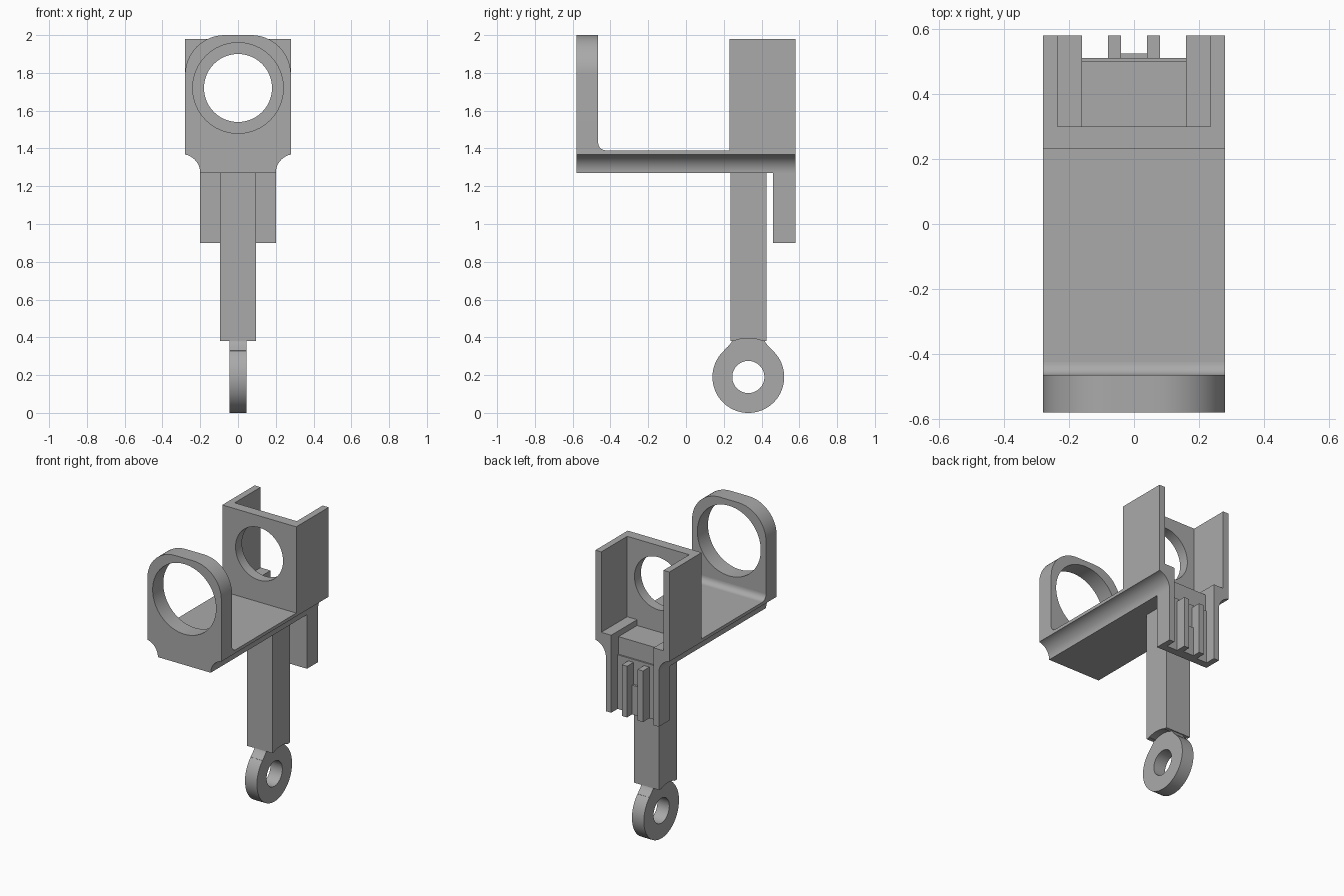
import bpy
import bmesh
from math import cos, sin, radians
from mathutils import Vector

cube = bpy.data.objects.get("Cube")
if cube:
    bpy.data.objects.remove(cube, do_unlink=True)

grey = bpy.data.materials.new("plain grey")
grey.use_nodes = True
colour = (0.4, 0.4, 0.4, 1)
grey.diffuse_color = colour
grey.node_tree.nodes["Principled BSDF"].inputs["Base Color"].default_value = colour


def arc(cx, cy, r, start, end, steps=16):
    angles = [radians(start + (end - start) * i / steps) for i in range(steps + 1)]
    return [(cx + r * cos(a), cy + r * sin(a)) for a in angles]


def mirrored(points):
    """Close a right-hand half profile with its mirror image."""
    return points + [(-x, z) for x, z in reversed(points)]


def prism(name, profile, axis, low, high):
    """Extrude a profile along x (profile is y, z) or along y (profile is x, z)."""
    def place(p, d):
        return Vector((d, p[0], p[1])) if axis == "x" else Vector((p[0], d, p[1]))
    bm = bmesh.new()
    face = bm.faces.new([bm.verts.new(place(p, low)) for p in profile])
    new = bmesh.ops.extrude_face_region(bm, geom=[face])["geom"]
    step = place((0, 0), high - low)
    bmesh.ops.translate(bm, verts=[v for v in new if isinstance(v, bmesh.types.BMVert)], vec=step)
    bmesh.ops.recalc_face_normals(bm, faces=bm.faces)
    mesh = bpy.data.meshes.new(name)
    bm.to_mesh(mesh)
    bm.free()
    mesh.materials.append(grey)
    obj = bpy.data.objects.new(name, mesh)
    bpy.context.collection.objects.link(obj)
    return obj


def box(name, x0, x1, y0, y1, z0, z1):
    return prism(name, [(x0, z0), (x1, z0), (x1, z1), (x0, z1)], "y", y0, y1)


def cut_hole(obj, axis, centre, radius, low, high):
    cutter = prism("hole_cutter", arc(*centre, radius, 0, 360, 64)[:-1], axis, low, high)
    cutter.hide_render = True
    mod = obj.modifiers.new("hole", "BOOLEAN")
    mod.operation, mod.solver, mod.object = "DIFFERENCE", "EXACT", cutter
    bpy.context.view_layer.objects.active = obj
    bpy.ops.object.modifier_apply(modifier=mod.name)
    bpy.data.objects.remove(cutter, do_unlink=True)


parts = []
W, BACK, FRONT = 0.28, 0.58, -0.58
UNDER, FLOOR, LEDGE, TOP = 1.27, 1.39, 1.43, 1.98
EYE = (0, 1.72)

# Platform with coved lower edges
cove = [p for p in arc(0.3, UNDER, 0.1, 180, 101.5)]
parts.append(prism("platform", mirrored(cove + [(W, FLOOR)]), "y", FRONT, 0.5))

# Front plate with rounded shoulders and a large round opening
plate = prism("front_ring_plate",
              mirrored(cove + arc(W - 0.21, 1.79, 0.21, 0, 90)), "y", FRONT, -0.465)
cut_hole(plate, "y", EYE, 0.24, FRONT - 0.1, -0.4)
parts.append(plate)
parts.append(prism("front_fillet", [(-0.465, FLOOR)] + arc(-0.425, FLOOR + 0.04, 0.04, 270, 180, 8),
                   "x", -W, W))

# Rear channel: pierced wall, side walls, ledges and coved side rails
wall = box("rear_wall", -W, W, 0.23, 0.3, FLOOR - 0.01, TOP)
cut_hole(wall, "y", EYE, 0.18, 0.1, 0.4)
parts.append(wall)
for s, side in ((1, "left"), (-1, "right")):
    def strip(name, a, b, y0, y1, z0, z1):
        parts.append(box(f"{side}_{name}", min(s * a, s * b), max(s * a, s * b), y0, y1, z0, z1))
    strip("side_wall", 0.235, W, 0.3, BACK, FLOOR - 0.01, TOP)
    strip("ledge", 0.16, 0.235, 0.3, BACK, FLOOR - 0.01, LEDGE)
    rail = [(s * x, z) for x, z in [(0.16, UNDER)] + cove + [(W, FLOOR), (0.16, FLOOR)]]
    parts.append(prism(f"{side}_rear_rail", rail, "y", 0.5, BACK))
    strip("clip_leg", 0.16, 0.2, 0.46, BACK, 0.9, UNDER)
    strip("clip_rib", 0.04, 0.08, 0.51, BACK, 0.9, 1.25)

# Hanging back plate with the small bar between its ribs
parts.append(box("clip_plate", -0.16, 0.16, 0.46, 0.51, 0.9, UNDER))
parts.append(box("clip_bar", -0.04, 0.04, 0.51, 0.525, 0.9, 1.1))

# Post with a curved bottom, ending in an eyelet
EYELET = (0.33, 0.19)
bottom = [(0.235, 0.38), (0.26, 0.38)] + arc(*EYELET, 0.205, 110, 70, 12) + [(0.4, 0.38), (0.425, 0.38)]
parts.append(prism("post", bottom + [(0.425, UNDER), (0.235, UNDER)], "x", -0.095, 0.095))

flare = [(0.245, 0.385), (0.238, 0.37), (0.223, 0.352), (0.2, 0.33)]
outline = arc(*EYELET, 0.19, 133, 407, 56)
outline += [(0.66 - y, z) for y, z in reversed(flare)] + [(0.415, 0.42), (0.245, 0.42)] + flare
eyelet = prism("eyelet", outline, "x", -0.045, 0.045)
cut_hole(eyelet, "x", EYELET, 0.085, -0.2, 0.2)
parts.append(eyelet)

# Smooth the curved walls, keep the corners sharp
bpy.ops.object.select_all(action="DESELECT")
for part in parts:
    part.select_set(True)
bpy.context.view_layer.objects.active = parts[0]
bpy.ops.object.shade_smooth_by_angle(angle=radians(30))
